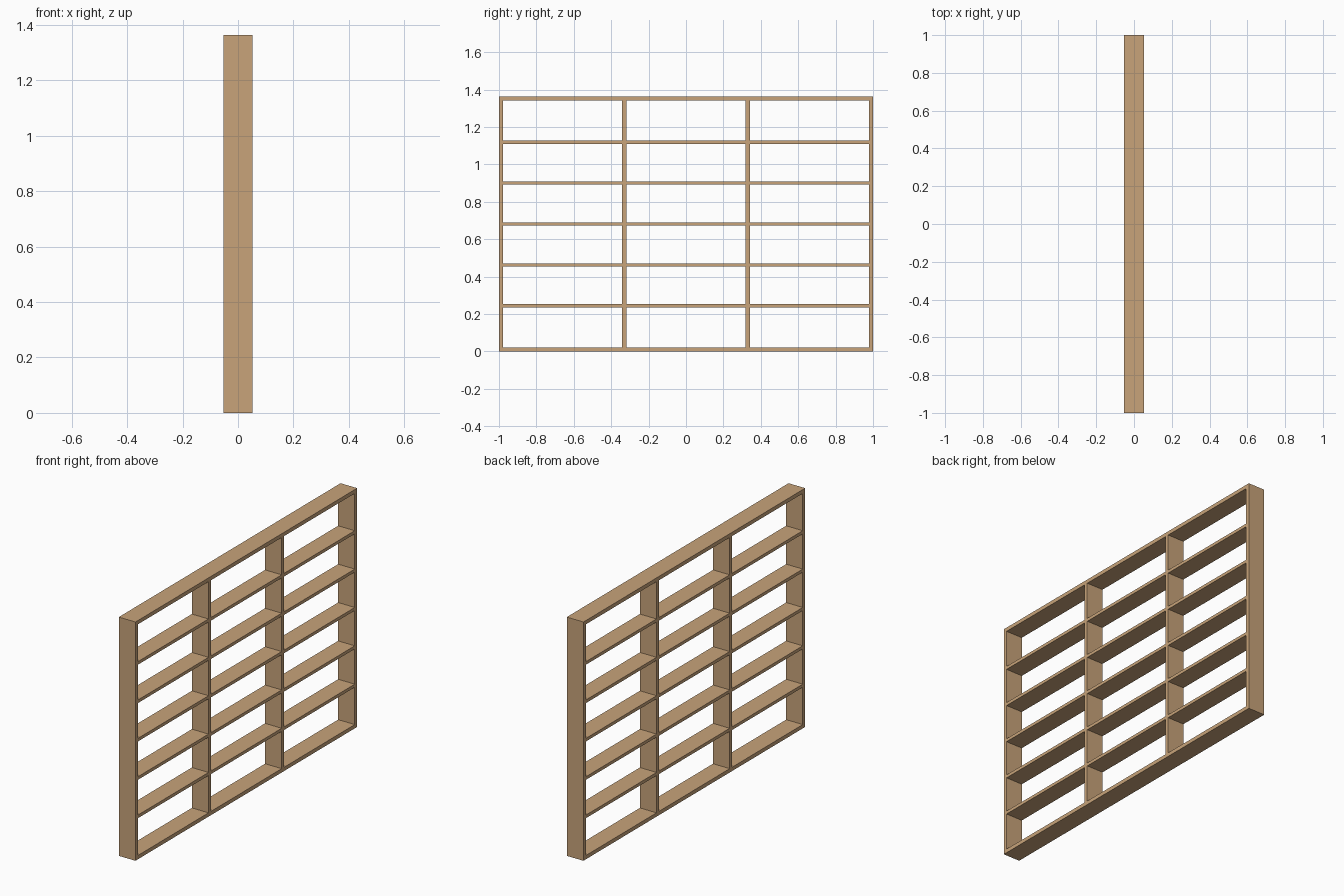
import bpy

if "Cube" in bpy.data.objects:
    bpy.data.objects.remove(bpy.data.objects["Cube"])

W, H, D = 2.0, 1.363, 0.105   # overall width (y), height (z), depth (x)
T = 0.022                     # frame and divider board thickness
S = 0.018                     # shelf thickness

wood = bpy.data.materials.new("wood")
wood.diffuse_color = (0.58, 0.37, 0.195, 1)
wood.use_nodes = True
wood.node_tree.nodes["Principled BSDF"].inputs["Base Color"].default_value = wood.diffuse_color


def board(name, y0, y1, z0, z1, depth=D):
    bpy.ops.mesh.primitive_cube_add(size=1, location=(0, (y0 + y1) / 2, (z0 + z1) / 2))
    ob = bpy.context.object
    ob.name = name
    ob.scale = (depth, y1 - y0, z1 - z0)
    bpy.ops.object.transform_apply(location=False, rotation=False, scale=True)
    ob.data.materials.append(wood)


# Outer frame
board("bottom_board", -W / 2, W / 2, 0, T)
board("top_board", -W / 2, W / 2, H - T, H)
board("left_side", -W / 2, -W / 2 + T, T, H - T)
board("right_side", W / 2 - T, W / 2, T, H - T)

# Upright dividers
divider_y = 0.33
for name, y in (("left_divider", -divider_y), ("right_divider", divider_y)):
    board(name, y - T / 2, y + T / 2, T, H - T)

# Shelves, five in each of the three bays
inner = W / 2 - T
edge = divider_y + T / 2
bays = (("left", -inner, -edge),
        ("middle", -divider_y + T / 2, divider_y - T / 2),
        ("right", edge, inner))
for i in range(5):
    z = H / 2 + (i - 2) * 0.219
    for bay, y0, y1 in bays:
        board(f"{bay}_shelf_{i + 1}", y0, y1, z - S / 2, z + S / 2)
